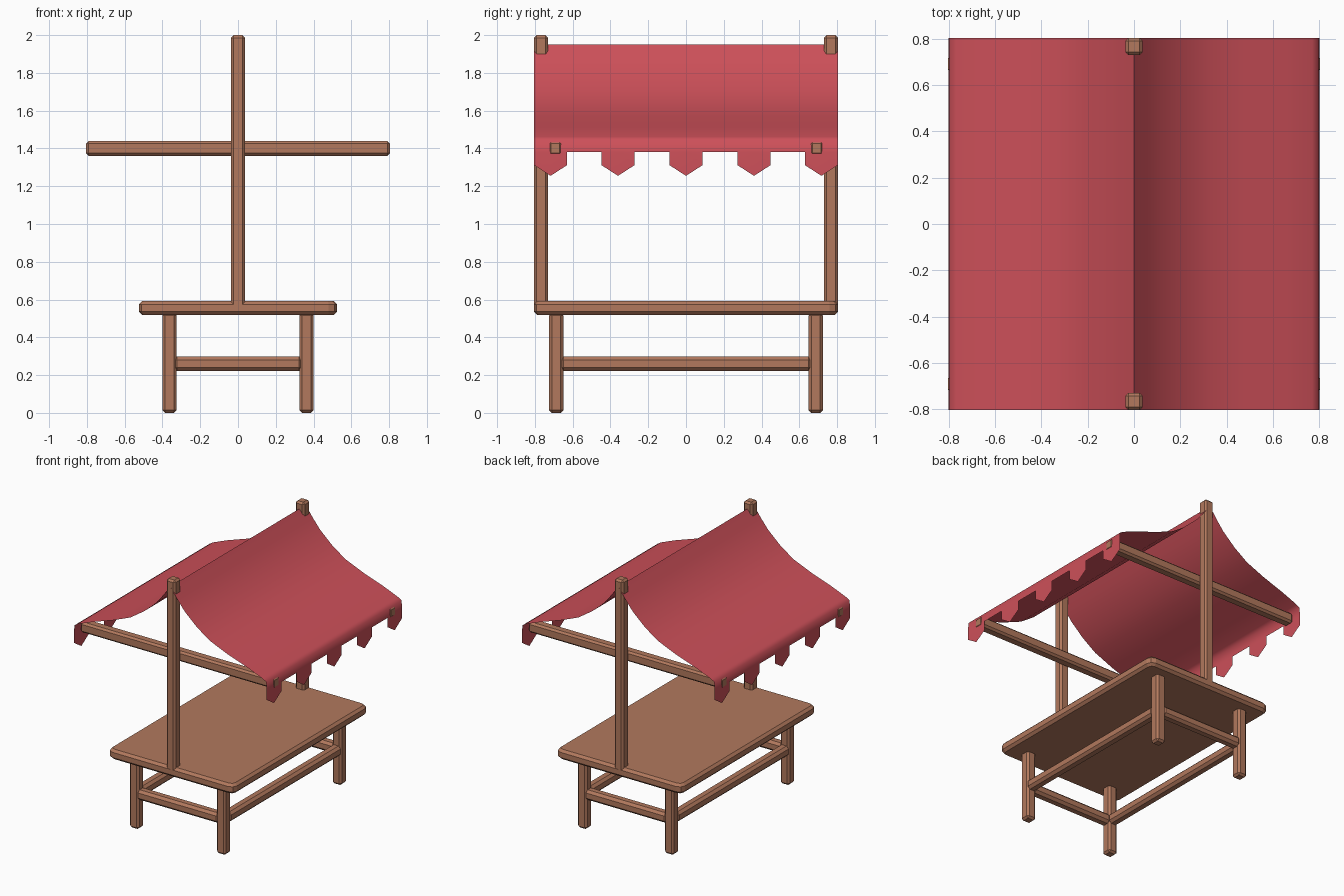
import bpy, bmesh
from math import radians

cube = bpy.data.objects.get("Cube")
if cube:
    bpy.data.objects.remove(cube, do_unlink=True)


def material(name, rgb):
    mat = bpy.data.materials.new(name)
    mat.use_nodes = True
    color = (*rgb, 1.0)
    mat.diffuse_color = color
    mat.node_tree.nodes["Principled BSDF"].inputs["Base Color"].default_value = color
    return mat


WOOD = material("warm_wood", (0.445, 0.19, 0.11))
CLOTH = material("red_cloth", (0.61, 0.08, 0.10))


def finish(bm, name, mat):
    mesh = bpy.data.meshes.new(name)
    bm.to_mesh(mesh)
    bm.free()
    mesh.materials.append(mat)
    obj = bpy.data.objects.new(name, mesh)
    bpy.context.collection.objects.link(obj)
    return obj


def beam(name, center, size, bevel=0.014, corner=0.0):
    """Chamfered box; corner rounds the upright edges first."""
    bm = bmesh.new()
    bmesh.ops.create_cube(bm, size=1)
    bmesh.ops.scale(bm, vec=size, verts=bm.verts)
    bmesh.ops.translate(bm, vec=center, verts=bm.verts)
    if corner:
        upright = [e for e in bm.edges
                   if abs(e.verts[0].co.z - e.verts[1].co.z) > size[2] / 2]
        bmesh.ops.bevel(bm, geom=upright, offset=corner, segments=2,
                        profile=0.5, affect='EDGES')
        edges = [e for e in bm.edges
                 if abs(e.verts[0].co.z - e.verts[1].co.z) < 0.001]
    else:
        edges = list(bm.edges)
    bmesh.ops.bevel(bm, geom=edges, offset=bevel, segments=1,
                    profile=0.5, affect='EDGES')
    return finish(bm, name, WOOD)


# Table: top, legs and stretchers
T = 0.075
LEG_X, LEG_Y = 0.362, 0.687
beam("table_top", (0, 0, 0.555), (1.05, 1.61, 0.075), 0.018, 0.045)
for sx, side in ((-1, "right"), (1, "left")):
    for sy, end in ((-1, "front"), (1, "back")):
        beam(f"{end}_{side}_leg", (sx * LEG_X, sy * LEG_Y, 0.265), (T, T, 0.53))
    beam(f"{side}_stretcher", (sx * LEG_X, 0, 0.26), (T, 2 * LEG_Y - 0.04, T), 0.018)

# Stretchers, ridge posts and awning crossbars at each end
for sy, end in ((-1, "front"), (1, "back")):
    beam(f"{end}_stretcher", (0, sy * LEG_Y, 0.26), (2 * LEG_X - 0.04, T, T), 0.018)
    beam(f"{end}_post", (0, sy * 0.767, 1.28), (T, T, 1.44))
    beam(f"{end}_crossbar", (0, sy * 0.692, 1.4), (1.61, T, 0.078))

# Awning: sagging sheet on each side of the ridge, ending in pointed tabs
PROFILE = [(0, 1.95), (0.06, 1.868), (0.12, 1.795), (0.22, 1.705), (0.33, 1.63),
           (0.48, 1.568), (0.65, 1.51), (0.77, 1.462), (0.798, 1.445), (0.802, 1.38)]
TAB_CENTERS = [-0.717, -0.36, 0, 0.36, 0.717]
HALF = 0.088
stops = [c + d for c in TAB_CENTERS for d in (-HALF, 0, HALF)]

bm = bmesh.new()
for sx in (-1, 1):
    def face(verts):
        bm.faces.new(verts if sx > 0 else verts[::-1])

    rows = [[bm.verts.new((sx * x, y, z)) for y in stops] for x, z in PROFILE]
    for upper, lower in zip(rows, rows[1:]):
        for i in range(len(stops) - 1):
            face([upper[i], lower[i], lower[i + 1], upper[i + 1]])
    hem = rows[-1]
    for k, c in enumerate(TAB_CENTERS):
        a, m, b = hem[3 * k:3 * k + 3]
        low_a = bm.verts.new((sx * 0.802, c - HALF, 1.312))
        tip = bm.verts.new((sx * 0.802, c, 1.255))
        low_b = bm.verts.new((sx * 0.802, c + HALF, 1.312))
        face([a, low_a, tip, m])
        face([m, tip, low_b, b])
awning = finish(bm, "awning", CLOTH)

bpy.ops.object.select_all(action='DESELECT')
awning.select_set(True)
bpy.context.view_layer.objects.active = awning
bpy.ops.object.shade_smooth_by_angle(angle=radians(85))
